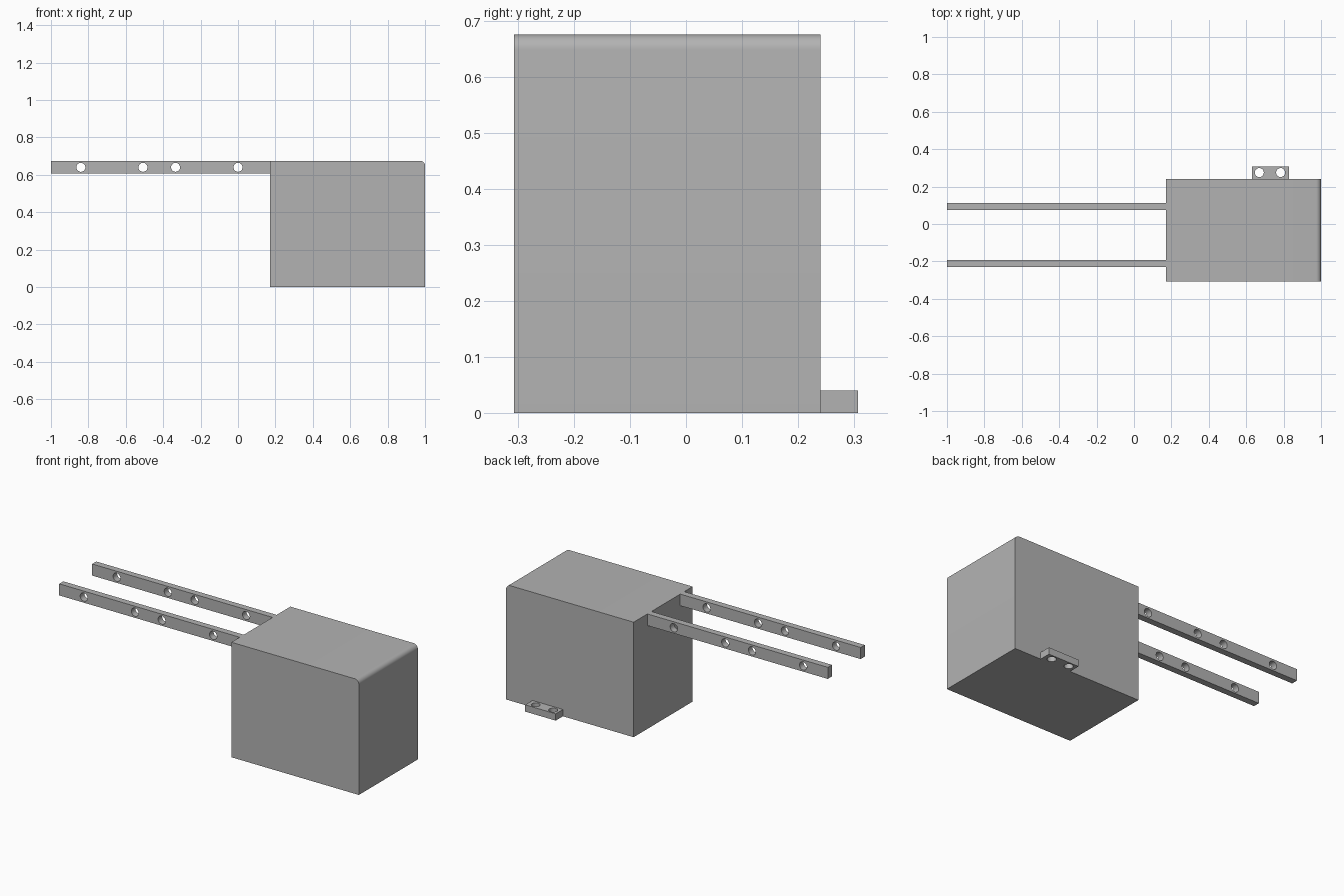
import bpy, bmesh, math
from mathutils import Vector, Matrix

cube = bpy.data.objects.get("Cube")
if cube:
    bpy.data.objects.remove(cube, do_unlink=True)

grey = bpy.data.materials.new("plain grey")
grey.use_nodes = True
grey.diffuse_color = (0.45, 0.45, 0.45, 1)
grey.node_tree.nodes["Principled BSDF"].inputs["Base Color"].default_value = (0.45, 0.45, 0.45, 1)

HOLE_RADIUS = 0.024


def add_object(name, bm):
    mesh = bpy.data.meshes.new(name)
    bm.to_mesh(mesh)
    bm.free()
    mesh.materials.append(grey)
    obj = bpy.data.objects.new(name, mesh)
    bpy.context.collection.objects.link(obj)
    return obj


def box_mesh(low, high):
    low, high = Vector(low), Vector(high)
    bm = bmesh.new()
    bmesh.ops.create_cube(bm, size=1, matrix=Matrix.Translation((low + high) / 2)
                          @ Matrix.Diagonal((high - low).to_4d()))
    return bm


def drill(obj, centres, rotation):
    """Cut round through holes at the given centres."""
    bm = bmesh.new()
    for centre in centres:
        bmesh.ops.create_cone(bm, cap_ends=True, segments=32, radius1=HOLE_RADIUS,
                              radius2=HOLE_RADIUS, depth=0.2,
                              matrix=Matrix.Translation(centre) @ rotation)
    cutter = add_object(obj.name + "_cutter", bm)
    cutter.hide_render = True
    cut = obj.modifiers.new("holes", "BOOLEAN")
    cut.operation = "DIFFERENCE"
    cut.solver = "EXACT"
    cut.object = cutter
    smooth(obj)
    bpy.ops.object.modifier_apply(modifier=cut.name)
    bpy.data.objects.remove(cutter, do_unlink=True)
    smooth(obj)


def smooth(obj):
    bpy.ops.object.select_all(action="DESELECT")
    obj.select_set(True)
    bpy.context.view_layer.objects.active = obj
    bpy.ops.object.shade_smooth_by_angle(angle=math.radians(30))


# Main block with one rounded top edge on its left end
bm = box_mesh((0.172, -0.307, 0), (1, 0.24, 0.675))
edge = [e for e in bm.edges if all(v.co.x > 0.9 and v.co.z > 0.6 for v in e.verts)]
bmesh.ops.bevel(bm, geom=edge, offset=0.027, segments=8, profile=0.5, affect="EDGES")
smooth(add_object("main_block", bm))

# Two drilled rails reaching out from the block
for name, y in (("front_rail", -0.211), ("back_rail", 0.094)):
    rail = add_object(name, box_mesh((-1, y - 0.019, 0.607), (0.172, y + 0.019, 0.675)))
    drill(rail, [(x, y, 0.64) for x in (-0.84, -0.508, -0.334, 0)],
          Matrix.Rotation(math.pi / 2, 4, "X"))

# Drilled mounting tab at the foot of the back
tab = add_object("mounting_tab", box_mesh((0.631, 0.24, 0), (0.829, 0.307, 0.04)))
drill(tab, [(x, 0.275, 0.02) for x in (0.67, 0.784)], Matrix.Identity(4))
